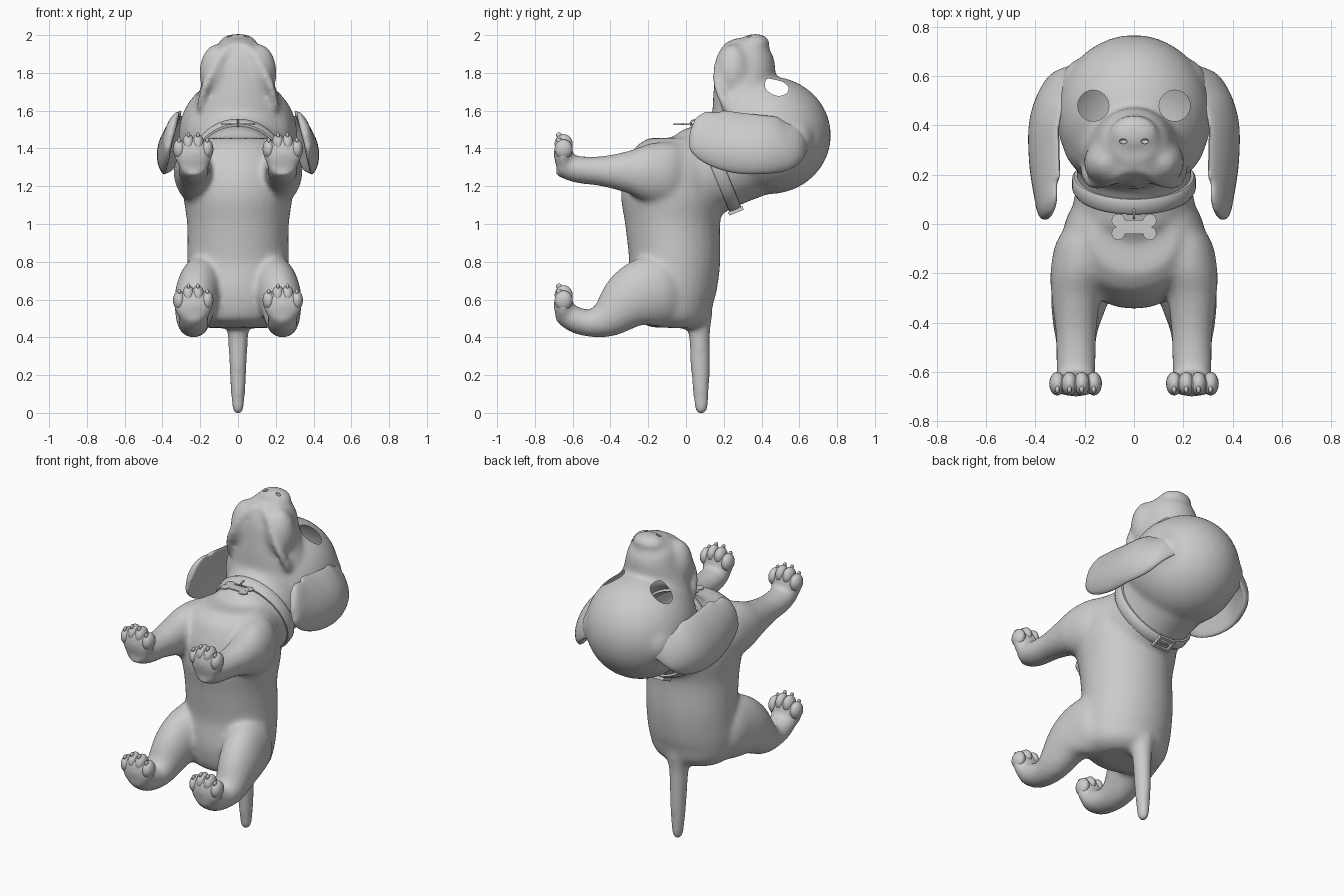
import bpy, bmesh, math
from mathutils import Vector, Matrix

if "Cube" in bpy.data.objects:
    bpy.data.objects.remove(bpy.data.objects["Cube"])

grey = bpy.data.materials.new("plain_grey")
grey.use_nodes = True
grey.diffuse_color = (0.6, 0.6, 0.6, 1)
grey.node_tree.nodes["Principled BSDF"].inputs["Base Color"].default_value = (0.6, 0.6, 0.6, 1)


def finish(bm, name, angle=50):
    bmesh.ops.recalc_face_normals(bm, faces=bm.faces)
    mesh = bpy.data.meshes.new(name)
    bm.to_mesh(mesh)
    bm.free()
    ob = bpy.data.objects.new(name, mesh)
    bpy.context.collection.objects.link(ob)
    mesh.materials.append(grey)
    smooth(ob, angle)
    return ob


def smooth(ob, angle):
    bpy.ops.object.select_all(action='DESELECT')
    ob.select_set(True)
    bpy.context.view_layer.objects.active = ob
    bpy.ops.object.shade_smooth_by_angle(angle=math.radians(angle))


def spline(rows, steps=5):
    """Catmull-Rom interpolation of section rows."""
    pts = [Vector(r) for r in rows]
    out = []
    for i in range(len(pts) - 1):
        a, b, c, d = pts[max(i - 1, 0)], pts[i], pts[i + 1], pts[min(i + 2, len(pts) - 1)]
        for k in range(steps):
            t = k / steps
            out.append(0.5 * (2 * b + (c - a) * t + (2 * a - 5 * b + 4 * c - d) * t * t
                              + (3 * b - a - 3 * c + d) * t ** 3))
    return out + [pts[-1]]


def loft(bm, rows, side=1, tilt=0.0, bend=0.0, n=28):
    """Tube through rows of (x, y, z, half width, half depth)."""
    rows = spline(rows)
    rings = []
    for i, r in enumerate(rows):
        p = Vector(r[:3])
        tan = Vector(rows[min(i + 1, len(rows) - 1)][:3]) - Vector(rows[max(i - 1, 0)][:3])
        tan.x = 0
        up = tan.normalized().cross(Vector((1, 0, 0)))
        ring = []
        for k in range(n):
            a = math.tau * k / n
            v = p + Vector((1, 0, 0)) * max(r[3], .004) * math.cos(a) + up * max(r[4], .004) * math.sin(a)
            dz = v.z - p.z
            v.x -= tilt * dz + bend * dz * dz
            ring.append(bm.verts.new((v.x * side, v.y, v.z)))
        rings.append(ring)
    for a, b in zip(rings, rings[1:]):
        for k in range(n):
            bm.faces.new((a[k], a[(k + 1) % n], b[(k + 1) % n], b[k]))
    bm.faces.new(rings[0])
    bm.faces.new(rings[-1])


def ball(bm, c, r, seg=24):
    m = Matrix.Translation(c) @ Matrix.Diagonal((*r, 1))
    bmesh.ops.create_uvsphere(bm, u_segments=seg, v_segments=seg // 2, radius=1, matrix=m)


def box(bm, c, size, frame=Matrix()):
    m = frame @ Matrix.Translation(c) @ Matrix.Diagonal((*size, 1))
    bmesh.ops.create_cube(bm, size=1, matrix=m)


# Body: torso, neck, head and muzzle
bm = bmesh.new()
loft(bm, [(0, -.07, .45, .17, .12), (0, -.07, .50, .24, .20), (0, -.08, .62, .27, .235),
          (0, -.06, .8, .27, .242), (0, -.07, 1, .27, .252), (0, -.07, 1.15, .29, .275),
          (0, -.06, 1.3, .285, .255), (0, -.06, 1.4, .24, .215), (0, -.06, 1.455, .17, .14)])
loft(bm, [(0, -.08, 1.24, .22, .2), (0, .05, 1.265, .25, .245),
          (0, .17, 1.31, .232, .24), (0, .28, 1.37, .24, .255), (0, .4, 1.42, .25, .25)])
ball(bm, (0, .44, 1.47), (.315, .328, .312), seg=40)
ball(bm, (0, .33, 1.48), (.29, .19, .26), seg=32)
loft(bm, [(0, .33, 1.45, .265, .19), (0, .31, 1.62, .235, .17), (0, .31, 1.75, .19, .16),
          (0, .32, 1.85, .16, .155), (0, .33, 1.92, .135, .13), (0, .34, 1.97, .09, .08)])
ball(bm, (0, .365, 1.958), (.102, .08, .05))

# Tail
loft(bm, [(0, .01, .68, .12, .1), (0, .06, .53, .078, .08), (0, .07, .42, .056, .058),
          (0, .075, .25, .047, .052), (0, .08, .08, .037, .042), (0, .08, .01, .028, .032),
          (0, .08, -.012, .012, .014)])

paw_heights = (1.36, .56)
for s in (1, -1):
    # Jowls and upper lips
    ball(bm, (s * .11, .25, 1.8), (.095, .095, .155))
    for a in spline([(0, .235, 1.945), (.05, .215, 1.935), (.1, .18, 1.87), (.15, .165, 1.78),
                     (.18, .175, 1.71), (.2, .215, 1.62)], 6):
        ball(bm, (s * a.x, a.y, a.z), (.024, .03, .024), seg=12)
    # Brows around the eyes and ear roots
    ball(bm, (s * .13, .47, 1.6), (.12, .13, .14))
    ball(bm, (s * .215, .54, 1.455), (.09, .13, .125))
    # Front and hind legs
    loft(bm, [(.13, .06, 1.25, .08, .12), (.19, -.06, 1.26, .12, .17), (.217, -.19, 1.27, .122, .16),
              (.235, -.3, 1.275, .1, .115), (.235, -.45, 1.28, .083, .08), (.235, -.58, 1.29, .081, .072),
              (.235, -.67, 1.32, .075, .065)], s)
    loft(bm, [(.11, .03, .66, .08, .13), (.165, -.08, .65, .13, .18), (.195, -.2, .64, .13, .188),
              (.22, -.3, .597, .117, .158), (.235, -.41, .505, .094, .107), (.235, -.5, .475, .08, .075),
              (.235, -.59, .495, .08, .07), (.235, -.66, .54, .075, .06)], s)
    # Paw pads
    for z in paw_heights:
        ball(bm, (s * .237, -.65, z + .012), (.106, .051, .095))

body = finish(bm, "body")
remesh = body.modifiers.new("blend", 'REMESH')
remesh.mode = 'VOXEL'
remesh.voxel_size = .0125
soften = body.modifiers.new("soften", 'SMOOTH')
soften.factor = .5
soften.iterations = 22

# Eye sockets and nostrils
eye_x, eye_y, eye_r = .165, .48, .063
bm = bmesh.new()
for s in (1, -1):
    bmesh.ops.create_cone(bm, cap_ends=True, segments=32, radius1=eye_r, radius2=eye_r, depth=.4,
                          matrix=Matrix.Translation((s * eye_x, eye_y, 1.74)))
    ball(bm, (s * .043, .336, 1.99), (.017, .011, .02), seg=16)
cutter = finish(bm, "eye_and_nostril_cutter")
cutter.hide_render = True
cut = body.modifiers.new("cut", 'BOOLEAN')
cut.operation = 'DIFFERENCE'
cut.solver = 'EXACT'
cut.object = cutter
baked = bpy.data.meshes.new_from_object(body.evaluated_get(bpy.context.evaluated_depsgraph_get()))
body.modifiers.clear()
body.data = baked
bpy.data.objects.remove(cutter)
baked.materials.clear()
baked.materials.append(grey)

# Open the sockets into the hollow head
bm = bmesh.new()
bm.from_mesh(baked)
inner = []
for f in bm.faces:
    c = f.calc_center_median()
    if c.z > 1.5 and math.hypot(abs(c.x) - eye_x, c.y - eye_y) < eye_r + .0001:
        inner.append(f)
bmesh.ops.delete(bm, geom=inner, context='FACES')
bm.to_mesh(baked)
bm.free()
smooth(body, 50)

for s, side in ((1, "left"), (-1, "right")):
    # Toes and claws
    for z, end in zip(paw_heights, ("front", "hind")):
        bm = bmesh.new()
        for x, dz in ((.163, .036), (.212, .064), (.262, .064), (.311, .036)):
            ball(bm, (s * x, -.648, z + dz), (.033, .048, .052), seg=20)
            ball(bm, (s * x, -.672, z + dz + .046), (.009, .016, .015), seg=12)
        finish(bm, f"{side}_{end}_toes")

    # Ears
    bm = bmesh.new()
    loft(bm, [(.2, .65, 1.46, .02, .04), (.275, .605, 1.45, .04, .09), (.345, .52, 1.425, .04, .14),
              (.385, .41, 1.42, .034, .155), (.387, .27, 1.43, .032, .16), (.37, .14, 1.465, .03, .145),
              (.355, .075, 1.505, .027, .105), (.347, .047, 1.52, .02, .065), (.345, .036, 1.525, .006, .03)],
         s, tilt=.26, bend=1.6)
    finish(bm, f"{side}_ear", 60)

# Collar band, lying in a tilted frame
tilt = Matrix.Translation((0, .165, 1.31)) @ Matrix.Rotation(-math.atan2(.92, .38), 4, 'X')
bm = bmesh.new()
n = 64
profile = [(-.01, -.035), (.008, -.033), (.016, -.02), (.016, .02), (.008, .033), (-.01, .035)]
rings = []
for k in range(n):
    a = math.tau * k / n
    rings.append([bm.verts.new(tilt @ Vector(((.235 + d) * math.cos(a), (.243 + d) * math.sin(a), h)))
                  for d, h in profile])
for a, b in zip(rings, rings[1:] + rings[:1]):
    for j in range(len(profile)):
        i = (j + 1) % len(profile)
        bm.faces.new((a[j], b[j], b[i], a[i]))
finish(bm, "collar", 35)

# Buckle at the nape
nape = .26 if (tilt @ Vector((0, 1, 0))).z < tilt.translation.z else -.26
bm = bmesh.new()
for e in (1, -1):
    box(bm, (0, nape, e * .034), (.11, .02, .014), tilt)
    box(bm, (e * .05, nape, 0), (.014, .02, .08), tilt)
box(bm, (.01, nape, 0), (.07, .014, .01), tilt)
finish(bm, "buckle", 30)

# Bone-shaped tag and its ring
bm = bmesh.new()
box(bm, (0, -.012, 1.528), (.13, .056, .008))
for x in (-.064, .064):
    for y in (-.038, .014):
        bmesh.ops.create_cone(bm, cap_ends=True, segments=20, radius1=.027, radius2=.027, depth=.0076,
                              matrix=Matrix.Translation((x, y, 1.528)))
finish(bm, "bone_tag", 30)
bpy.ops.mesh.primitive_torus_add(major_radius=.02, minor_radius=.005, major_segments=24, minor_segments=8,
                                 location=(0, .045, 1.53), rotation=(0, math.pi / 2, 0))
ring = bpy.context.object
ring.name = "tag_ring"
ring.data.materials.append(grey)
smooth(ring, 60)
